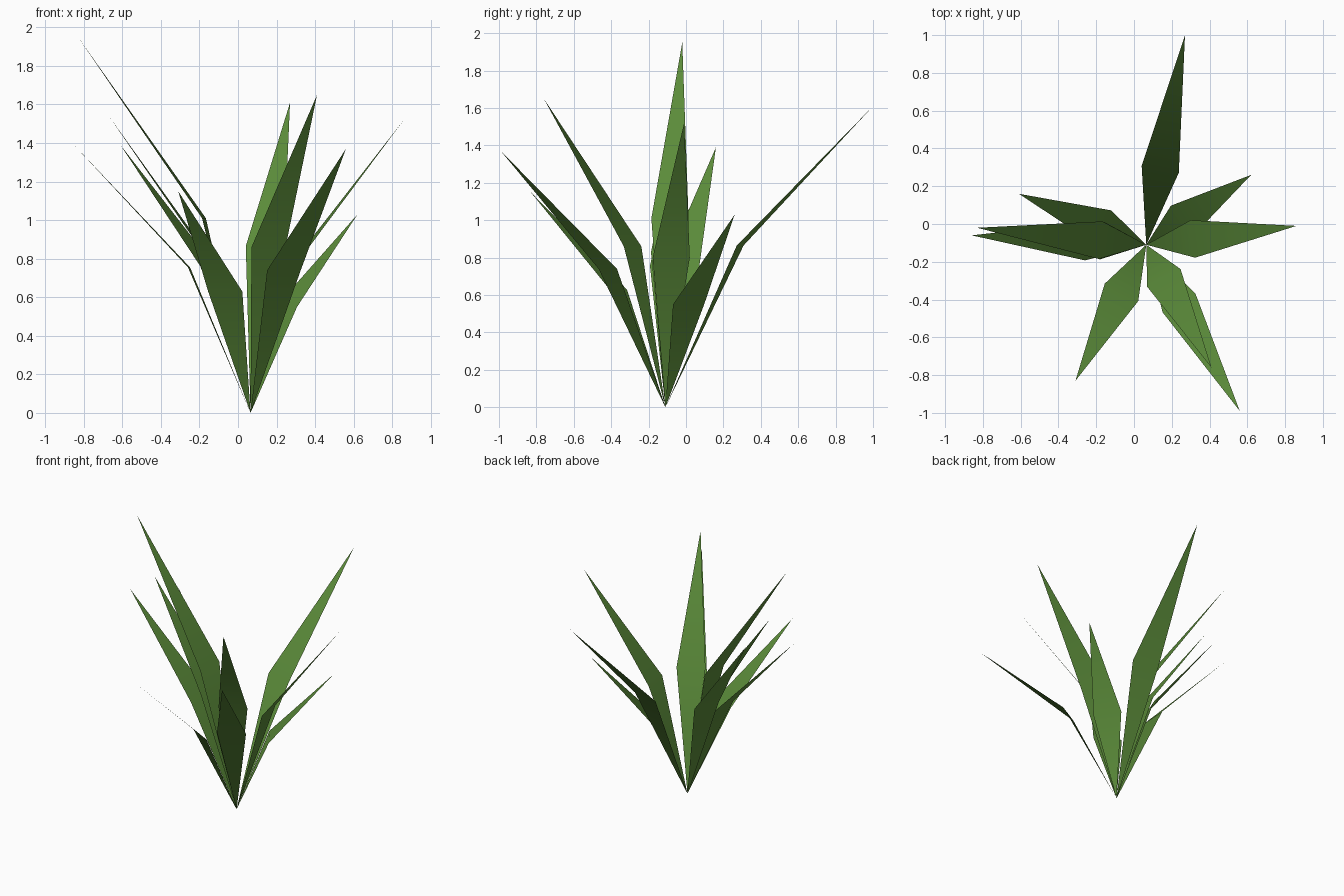
import bpy
from mathutils import Vector

cube = bpy.data.objects.get("Cube")
if cube:
    bpy.data.objects.remove(cube, do_unlink=True)

# Single leaf colour
green = bpy.data.materials.new("leaf_green")
green.use_nodes = True
colour = (0.105, 0.26, 0.042, 1)
green.diffuse_color = colour
green.node_tree.nodes["Principled BSDF"].inputs["Base Color"].default_value = colour
green.node_tree.nodes["Principled BSDF"].inputs["Roughness"].default_value = 0.9

ROOT = Vector((0.065, -0.11, 0))
HALF_WIDTH = 0.1


def make_leaf(name, tip, reach, bend_height):
    """Bent kite-shaped leaf: root point, two shoulders at the bend, pointed tip."""
    tip = Vector(tip)
    lean = tip - ROOT
    lean.z = 0
    side = lean.normalized().cross(Vector((0, 0, 1))) * HALF_WIDTH
    bend = ROOT + lean * reach
    bend.z = bend_height
    mesh = bpy.data.meshes.new(name)
    mesh.from_pydata([ROOT, bend + side, bend - side, tip], [],
                     [(0, 1, 2), (1, 3, 2)])
    mesh.materials.append(green)
    mesh.shade_smooth()
    leaf = bpy.data.objects.new(name, mesh)
    bpy.context.collection.objects.link(leaf)


# Leaves: tip position, share of the lean reached at the bend, bend height
leaves = {
    "back_leaf": ((0.27, 1.0, 1.61), 0.36, 0.865),
    "left_low_leaf": ((0.62, 0.26, 1.03), 0.335, 0.55),
    "left_leaf": ((0.86, -0.01, 1.52), 0.31, 0.8),
    "front_left_outer_leaf": ((0.56, -0.99, 1.37), 0.35, 0.74),
    "front_left_inner_leaf": ((0.41, -0.76, 1.65), 0.27, 0.86),
    "front_right_leaf": ((-0.31, -0.83, 1.15), 0.35, 0.63),
    "right_tall_leaf": ((-0.83, -0.02, 1.95), 0.27, 1.01),
    "right_low_leaf": ((-0.86, -0.06, 1.4), 0.345, 0.755),
    "right_middle_leaf": ((-0.67, -0.04, 1.54), 0.32, 0.83),
    "back_right_leaf": ((-0.61, 0.16, 1.39), 0.33, 0.76),
}
for name, (tip, reach, bend_height) in leaves.items():
    make_leaf(name, tip, reach, bend_height)
